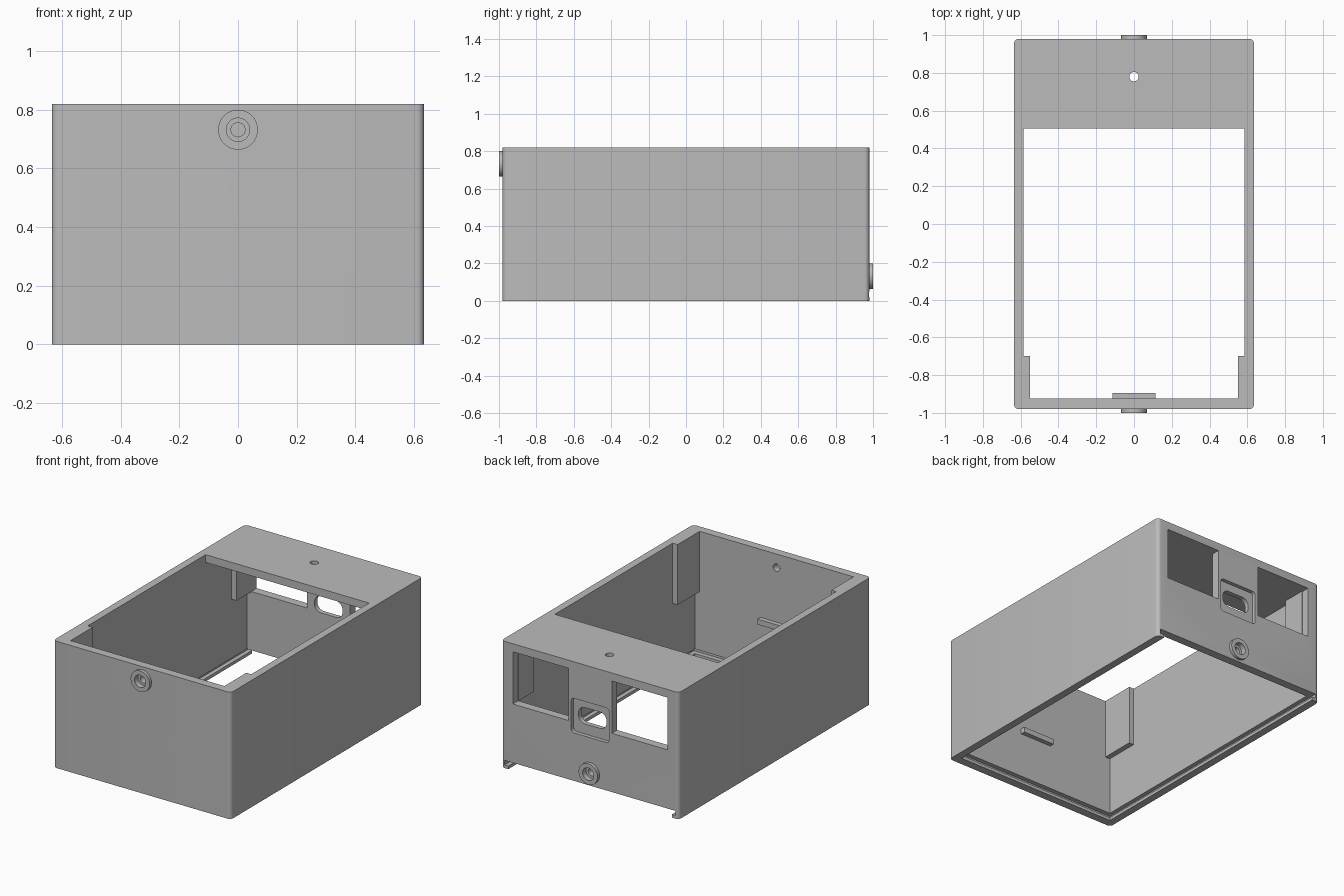
import bpy, bmesh
from math import pi, cos, sin
from mathutils import Vector

old = bpy.data.objects.get("Cube")
if old:
    bpy.data.objects.remove(old, do_unlink=True)

grey = bpy.data.materials.new("plain grey")
grey.use_nodes = True
grey.diffuse_color = (0.5, 0.5, 0.5, 1)
grey.node_tree.nodes["Principled BSDF"].inputs["Base Color"].default_value = (0.5, 0.5, 0.5, 1)


def finish(name, bm):
    bmesh.ops.recalc_face_normals(bm, faces=bm.faces)
    mesh = bpy.data.meshes.new(name)
    bm.to_mesh(mesh)
    bm.free()
    mesh.materials.append(grey)
    ob = bpy.data.objects.new(name, mesh)
    bpy.context.collection.objects.link(ob)
    return ob


def loft(name, loops):
    """Closed solid through matching loops of points."""
    bm = bmesh.new()
    rings = [[bm.verts.new(p) for p in loop] for loop in loops]
    bm.faces.new(rings[0])
    bm.faces.new(rings[-1])
    n = len(rings[0])
    for a, b in zip(rings, rings[1:]):
        for i in range(n):
            j = (i + 1) % n
            bm.faces.new((a[i], a[j], b[j], b[i]))
    return finish(name, bm)


def prism(name, profile, axis, lo, hi):
    """Extrude a 2D profile along the x, y or z axis."""
    place = {"x": lambda a, b, t: (t, a, b),
             "y": lambda a, b, t: (a, t, b),
             "z": lambda a, b, t: (a, b, t)}[axis]
    return loft(name, [[place(a, b, t) for a, b in profile] for t in (lo, hi)])


def box(name, x, y, z):
    return prism(name, [(x[0], y[0]), (x[1], y[0]), (x[1], y[1]), (x[0], y[1])], "z", *z)


def rounded(half_w, half_h, r, centre=(0, 0), steps=6):
    pts = []
    for k, (sx, sy) in enumerate([(1, 1), (-1, 1), (-1, -1), (1, -1)]):
        for i in range(steps + 1):
            a = (k + i / steps) * pi / 2
            pts.append((centre[0] + sx * (half_w - r) + r * cos(a),
                        centre[1] + sy * (half_h - r) + r * sin(a)))
    return pts


def round_rod(name, z, stations, n=40):
    """Turned solid along y; stations are (y, radius)."""
    return loft(name, [[(r * cos(2 * pi * i / n), y, z + r * sin(2 * pi * i / n))
                        for i in range(n)] for y, r in stations])


def boolean(target, tool, operation="DIFFERENCE"):
    tool.hide_render = True
    mod = target.modifiers.new(operation, "BOOLEAN")
    mod.operation = operation
    mod.solver = "EXACT"
    mod.object = tool
    bpy.ops.object.select_all(action="DESELECT")
    bpy.context.view_layer.objects.active = target
    target.select_set(True)
    bpy.ops.object.modifier_apply(modifier=mod.name)
    bpy.data.objects.remove(tool, do_unlink=True)


# Outer shell with rounded upright corners
W, D, H = 0.635, 0.98, 0.82
IN_X, IN_Y, CEIL = 0.585, 0.925, 0.77
shell = prism("enclosure_shell", rounded(W, D, 0.025), "z", 0, H)

# Round bosses on the front and back walls
for side, z in ((-1, 0.732), (1, 0.132)):
    boolean(shell, round_rod("boss", z, [(side * 0.95, 0.068), (side * 1.0, 0.068)]), "UNION")

# Interior, open below and through the top in front of the roof
cavity = [(-IN_Y, -0.1), (IN_Y, -0.1), (IN_Y, CEIL), (0.505, CEIL), (0.505, 0.95), (-IN_Y, 0.95)]
boolean(shell, prism("cavity_cut", cavity, "x", -IN_X, IN_X))

# Groove for a sliding base, open at the back
boolean(shell, box("groove_cut", (-0.612, 0.612), (-0.955, 1.1), (0.02, 0.05)))
boolean(shell, box("back_slot_cut", (-IN_X, IN_X), (0.9, 1.1), (-0.1, 0.035)))

# Two rectangular ports in the back wall
for s in (-1, 1):
    boolean(shell, box("port_cut", sorted((s * 0.155, s * 0.553)), (0.9, 1.1), (0.43, 0.768)))

# Socket recess with a rounded slot
boolean(shell, prism("recess_cut", rounded(0.135, 0.112, 0.02, (0, 0.472)), "y", 0.955, 1.1))
boolean(shell, prism("socket_cut", rounded(0.1, 0.053, 0.045, (0, 0.478)), "y", 0.88, 1.1))

# Countersunk holes through the bosses, and a plain hole in the roof
for side, z in ((-1, 0.732), (1, 0.132)):
    stations = [(side * 0.85, 0.024), (side * 0.965, 0.024), (side * 0.9651, 0.04), (side * 1.05, 0.04)]
    boolean(shell, round_rod("screw_cut", z, stations))
boolean(shell, prism("roof_hole_cut", rounded(0.025, 0.025, 0.0249, (0, 0.78)), "z", 0.7, 0.9))

# Corner pillars on the side walls
for s, side in ((-1, "right"), (1, "left")):
    xs = sorted((s * 0.55, s * IN_X))
    box("front_pillar_" + side, xs, (-IN_Y, -0.7), (0.43, H))
    box("back_pillar_" + side, xs, (0.77, IN_Y), (0.43, CEIL))

# Small ledge inside the front wall
box("front_ledge", (-0.115, 0.115), (-IN_Y, -0.895), (0.345, 0.38))

# Smooth the curved walls, keep the edges sharp
bpy.ops.object.select_all(action="DESELECT")
shell.select_set(True)
bpy.context.view_layer.objects.active = shell
bpy.ops.object.shade_smooth_by_angle()
